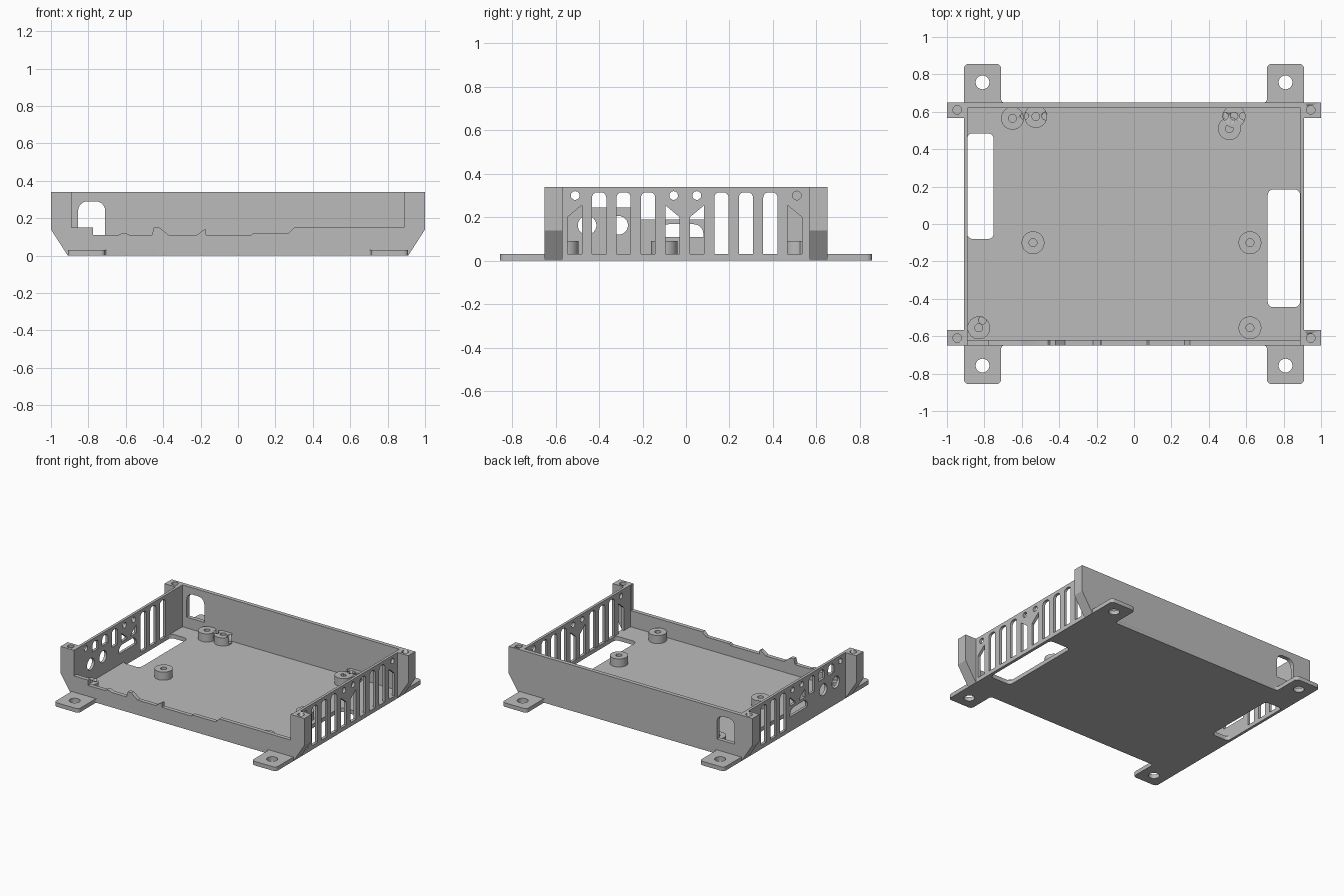
import bpy, bmesh, math
from mathutils import Vector

if "Cube" in bpy.data.objects:
    bpy.data.objects.remove(bpy.data.objects["Cube"], do_unlink=True)

GREY = (0.5, 0.5, 0.5, 1)
grey = bpy.data.materials.new("plain grey")
grey.use_nodes = True
grey.diffuse_color = GREY
grey.node_tree.nodes["Principled BSDF"].inputs["Base Color"].default_value = GREY

H, FLOOR = 0.34, 0.03          # overall height, floor thickness
X, Y, T = 0.91, 0.65, 0.03     # outer half sizes, wall thickness


def circle(u, v, r, n=24):
    return [(u + r * math.cos(2 * math.pi * i / n), v + r * math.sin(2 * math.pi * i / n))
            for i in range(n)]


def rounded(points, n=6):
    """Polygon from (u, v, corner radius) points with filleted corners."""
    out = []
    for i, (u, v, r) in enumerate(points):
        p = Vector((u, v))
        if not r:
            out.append((u, v))
            continue
        a = (Vector(points[i - 1][:2]) - p).normalized()
        b = (Vector(points[(i + 1) % len(points)][:2]) - p).normalized()
        half = a.angle(b) / 2
        bis = (a + b).normalized()
        c = p + bis * (r / math.sin(half))
        s = p + a * (r / math.tan(half)) - c
        e = p + b * (r / math.tan(half)) - c
        for k in range(n + 1):
            d = s.slerp(e, k / n) if hasattr(s, "slerp") else s.lerp(e, k / n)
            out.append(tuple(c + d.normalized() * r))
    return out


def box(u0, u1, v0, v1, low=0, top=0):
    return rounded([(u0, v0, low), (u1, v0, low), (u1, v1, top), (u0, v1, top)])


def plate(name, loops, lo, hi, axis):
    """Flat sheet with holes: first loop is the outline, the rest are openings."""
    place = {"x": lambda u, v, t: (t, u, v), "y": lambda u, v, t: (u, t, v),
             "z": lambda u, v, t: (u, v, t)}[axis]
    bm = bmesh.new()
    edges = []
    for loop in loops:
        vs = [bm.verts.new(place(u, v, lo)) for u, v in loop]
        edges += [bm.edges.new((vs[i - 1], vs[i])) for i in range(len(vs))]
    bmesh.ops.triangle_fill(bm, use_beauty=True, use_dissolve=False, edges=edges)
    ext = bmesh.ops.extrude_face_region(bm, geom=bm.faces[:])["geom"]
    bmesh.ops.translate(bm, vec=place(0, 0, hi - lo),
                        verts=[g for g in ext if isinstance(g, bmesh.types.BMVert)])
    bmesh.ops.recalc_face_normals(bm, faces=bm.faces[:])
    mesh = bpy.data.meshes.new(name)
    bm.to_mesh(mesh)
    bm.free()
    mesh.materials.append(grey)
    obj = bpy.data.objects.new(name, mesh)
    bpy.context.collection.objects.link(obj)
    bpy.ops.object.select_all(action="DESELECT")
    obj.select_set(True)
    bpy.context.view_layer.objects.active = obj
    bpy.ops.object.shade_smooth_by_angle(angle=math.radians(30))
    return obj


def drill(obj, u, v, r, lo, hi):
    """Cut a vertical round hole and drop the cutter."""
    cutter = plate("drill", [circle(u, v, r)], lo, hi, "z")
    cutter.hide_render = True
    mod = obj.modifiers.new("hole", "BOOLEAN")
    mod.operation, mod.solver, mod.object = "DIFFERENCE", "EXACT", cutter
    bpy.context.view_layer.objects.active = obj
    bpy.ops.object.modifier_apply(modifier=mod.name)
    bpy.data.objects.remove(cutter, do_unlink=True)


# Floor with four mounting tabs, screw holes and two cable openings
quarter = [(X, 0.855, 0.025), (0.71, 0.855, 0.025), (0.71, Y, 0.015)]
outline = []
for sx, sy in ((1, 1), (-1, 1), (-1, -1), (1, -1)):
    part = [(sx * x, sy * y, r) for x, y, r in quarter]
    outline += part if sx == sy else part[::-1]
tab_holes = [circle(sx * 0.81, sy * 0.757, 0.037) for sx in (1, -1) for sy in (1, -1)]
openings = [box(-0.892, -0.75, -0.08, 0.485, 0.03, 0.03), box(0.715, 0.888, -0.445, 0.185, 0.03, 0.03)]
plate("floor", [rounded(outline)] + tab_holes + openings, 0, FLOOR, "z")

# Back wall with an arched port
plate("back_wall", [box(-X, X, 0, H), box(-0.855, -0.71, 0.11, 0.29, 0, 0.05)], Y - T, Y, "y")

# Front wall: tall end posts and a low stepped top edge
edge = [(0.887, H), (0.887, 0.15), (0.3, 0.15), (0.27, 0.12), (0.08, 0.12), (0.07, 0.11),
        (-0.17, 0.11), (-0.17, 0.14), (-0.18, 0.14), (-0.22, 0.11), (-0.37, 0.11),
        (-0.42, 0.15), (-0.45, 0.15), (-0.46, 0.11), (-0.58, 0.11), (-0.6, 0.12),
        (-0.62, 0.12), (-0.64, 0.11), (-0.775, 0.11), (-0.775, 0.15), (-0.89, 0.15), (-0.89, H)]
plate("front_wall", [[(-X, 0), (X, 0), (X, H)] + edge + [(-X, H)]], -Y, T - Y, "y")

# Side walls: ten vent positions, some with a sloped top below a screw hole
PITCH, HALF = 0.1126, 0.033
centre = [-0.5125 + PITCH * i for i in range(10)]


def vent(i, bottom=FLOOR):
    c = centre[i]
    if i in (0, 4, 5, 9):
        left, right = (0.2, 0.255) if i in (0, 5) else (0.255, 0.2)
        return [(c - HALF, bottom), (c + HALF, bottom), (c + HALF, right), (c - HALF, left)]
    return box(c - HALF, c + HALF, bottom, 0.315, 0, 0.025)


wall = box(T - Y, Y - T, 0, H)
screws = [circle(y, 0.3, 0.02) for y in (-0.51, -0.057, 0.05)]
plate("left_wall", [wall, circle(0.51, 0.3, 0.02)] + screws + [vent(i) for i in range(10)],
      0.89, X, "x")
short = [vent(i, 0.245) for i in (1, 2)] + [vent(i, 0.19) for i in (3, 4, 5)]
ports = [circle(-0.455, 0.163, 0.043), circle(-0.31, 0.163, 0.043),
         box(-0.125, 0.08, 0.11, 0.168, 0, 0.045)]
plate("right_wall", [wall] + screws + short + ports + [vent(i) for i in (6, 7, 8)],
      -X, -0.89, "x")

# Corner ears with a sloped underside and a blind screw hole
for sx, side in ((1, "left"), (-1, "right")):
    for sy, end in ((1, "back"), (-1, "front")):
        profile = [(sx * X, 0), (sx, 0.14), (sx, H), (sx * X, H)]
        lo, hi = sorted((sy * 0.568, sy * Y))
        ear = plate(f"{end}_{side}_ear", [profile], lo, hi, "y")
        drill(ear, sx * 0.945, sy * 0.61, 0.023, 0.2, H + 0.1)

# Board standoffs, a few with small relief notches
standoffs = [(-0.54, -0.1), (0.62, -0.1), (0.62, -0.555), (-0.83, -0.555),
             (-0.65, 0.565), (-0.525, 0.575), (0.51, 0.51), (0.535, 0.575)]
notches = [(-0.585, 0.577), (-0.472, 0.577), (0.483, 0.577), (0.535, 0.577),
           (0.585, 0.577), (-0.81, -0.515)]
for i, (x, y) in enumerate(standoffs):
    ring = [circle(x, y, 0.061, 32)]
    if i < 7:
        ring.append(circle(x, y, 0.021))
    post = plate(f"standoff_{i + 1}", ring, FLOOR, 0.09, "z")
    for nx, ny in notches:
        if math.hypot(nx - x, ny - y) < 0.078:
            drill(post, nx, ny, 0.02, FLOOR + 0.01, 0.2)
